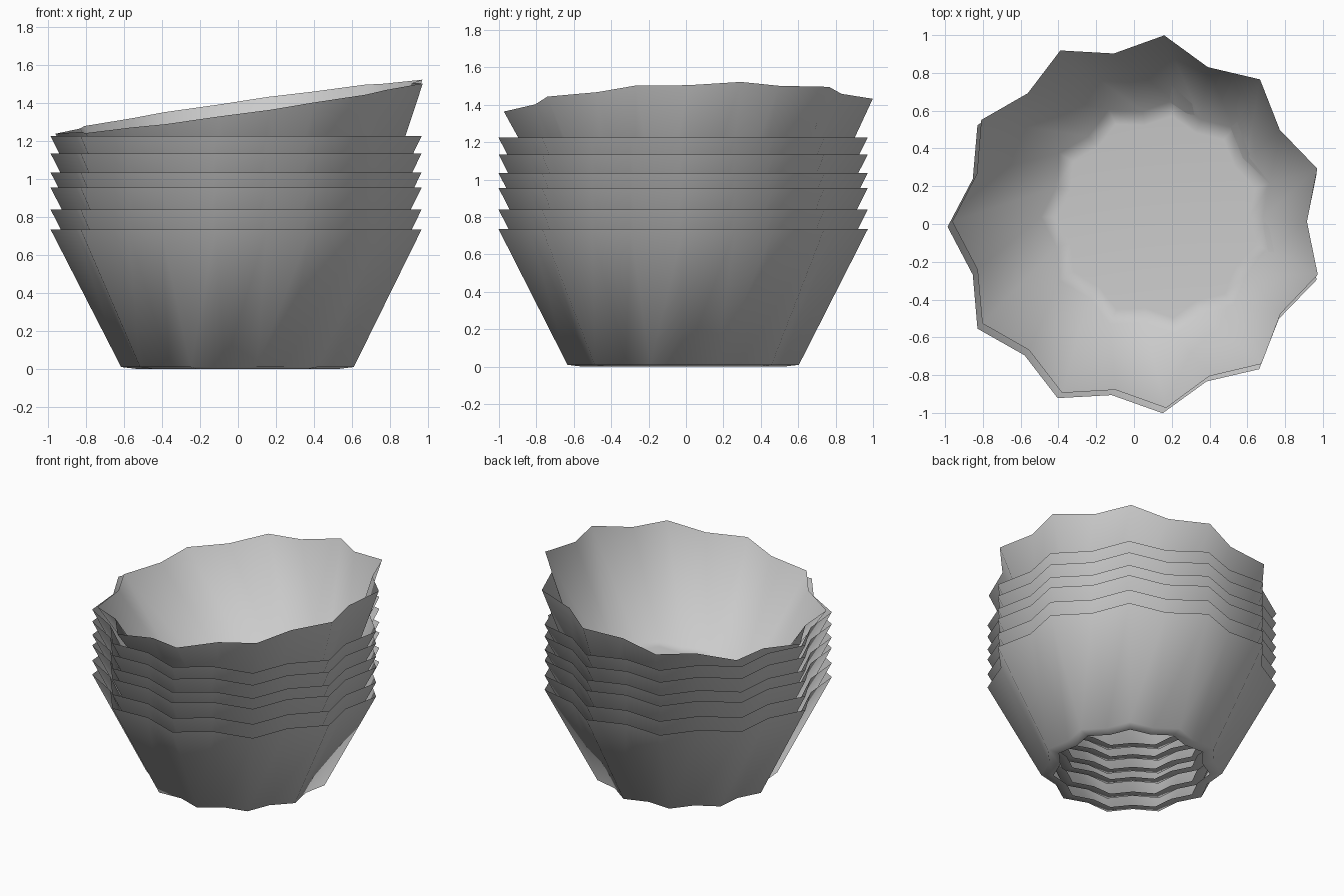
import bpy, bmesh, math

if "Cube" in bpy.data.objects:
    bpy.data.objects.remove(bpy.data.objects["Cube"])

POINTS = 11          # flutes around each cup
HEIGHT = 0.735


def star_ring(bm, tip, valley, z):
    """One fluted ring: alternating tips and valleys, a tip pointing to -x."""
    ring = []
    for i in range(POINTS * 2):
        a = math.pi + i * math.pi / POINTS
        r = valley if i % 2 else tip
        ring.append(bm.verts.new((r * math.cos(a), r * math.sin(a), z)))
    return ring


def fluted_cup(name, location, rotation=(0, 0, 0), floor=False):
    bm = bmesh.new()
    # base lip, bottom edge, top rim
    rings = [star_ring(bm, 0.54, 0.49, 0.0),
             star_ring(bm, 0.625, 0.565, 0.01),
             star_ring(bm, 0.997, 0.90, HEIGHT)]
    n = POINTS * 2
    for lo, hi in zip(rings, rings[1:]):
        for i in range(n):
            j = (i + 1) % n
            bm.faces.new((lo[i], lo[j], hi[j], hi[i]))
    if floor:
        bm.faces.new(rings[0][::-1])
    for f in bm.faces:
        f.smooth = True
    mesh = bpy.data.meshes.new(name)
    bm.to_mesh(mesh)
    bm.free()
    obj = bpy.data.objects.new(name, mesh)
    bpy.context.collection.objects.link(obj)
    obj.location = location
    obj.rotation_euler = rotation
    return obj


# Straight nested cups, open at the base
for k, rim in enumerate((0.735, 0.84, 0.955, 1.035, 1.135, 1.225)):
    fluted_cup(f"stacked_cup_{k + 1}", (0.01, -0.015, rim - HEIGHT))

# Tilted top cup, closed at the base
fluted_cup("tilted_top_cup", (0.128, 0.038, 0.651),
           (math.radians(2), math.radians(-8.1), 0), floor=True)
